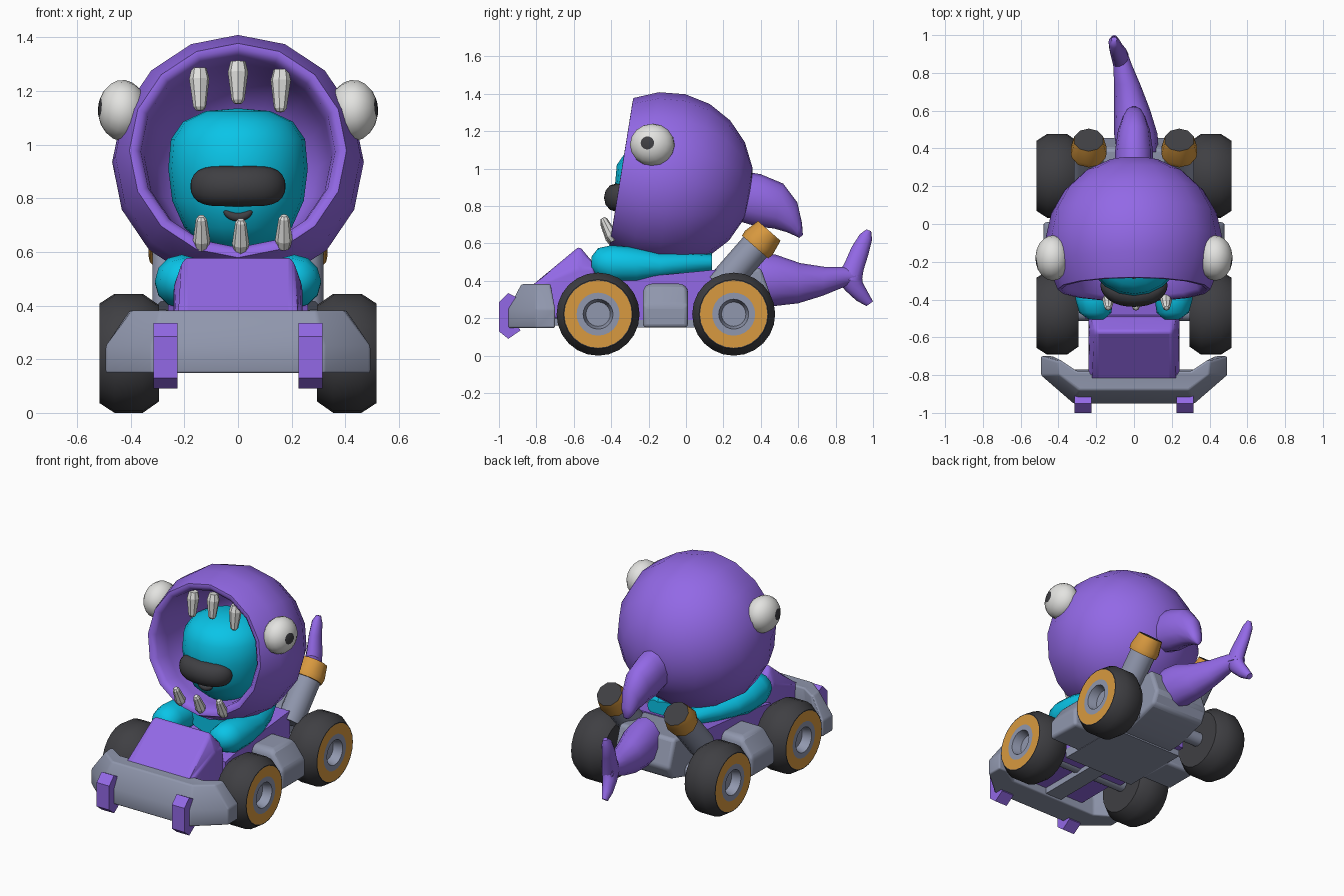
import bpy, bmesh, math
from mathutils import Matrix, Vector

cube = bpy.data.objects.get("Cube")
if cube:
    bpy.data.objects.remove(cube, do_unlink=True)


def material(name, rgb):
    m = bpy.data.materials.new(name)
    m.use_nodes = True
    m.diffuse_color = (*rgb, 1)
    m.node_tree.nodes["Principled BSDF"].inputs["Base Color"].default_value = (*rgb, 1)
    return m


PURPLE = material("purple", (0.29, 0.14, 0.79))
TEAL = material("teal", (0.003, 0.56, 0.81))
GREY = material("blue grey", (0.28, 0.31, 0.42))
ORANGE = material("orange tan", (0.69, 0.32, 0.05))
DARK = material("charcoal", (0.05, 0.05, 0.056))
WHITE = material("off white", (0.77, 0.77, 0.75))


def build(name, rings, mats, bands=None, angle=40, mirror=False, bevel=0):
    """Skin a list of equally long point rings and cap the ends."""
    bm = bmesh.new()
    rows = [[bm.verts.new(p) for p in ring] for ring in rings]
    n = len(rows[0])
    for k in range(len(rows) - 1):
        for i in range(n):
            j = (i + 1) % n
            f = bm.faces.new((rows[k][i], rows[k][j], rows[k + 1][j], rows[k + 1][i]))
            f.material_index = bands[k] if bands else 0
    for row in (rows[0], rows[-1]):
        if (row[0].co - row[n // 2].co).length > 1e-4:
            bm.faces.new(row)
    bmesh.ops.remove_doubles(bm, verts=bm.verts, dist=1e-5)
    bmesh.ops.recalc_face_normals(bm, faces=bm.faces)
    mesh = bpy.data.meshes.new(name)
    bm.to_mesh(mesh)
    bm.free()
    for m in mats:
        mesh.materials.append(m)
    mesh.polygons.foreach_set("use_smooth", [angle > 0] * len(mesh.polygons))
    if angle:
        mesh.set_sharp_from_angle(angle=math.radians(angle))
    obj = bpy.data.objects.new(name, mesh)
    bpy.context.scene.collection.objects.link(obj)
    if bevel:
        mod = obj.modifiers.new("Bevel", "BEVEL")
        mod.width, mod.segments = bevel, 3
        mod.limit_method, mod.angle_limit = "ANGLE", math.radians(30)
    if mirror:
        obj.modifiers.new("Mirror", "MIRROR")
    return obj


def frame(origin, x, y, z):
    m = Matrix.Identity(4)
    for i, c in enumerate((x, y, z, origin)):
        m.col[i].xyz = c
    return m


def aim(origin, direction):
    return Matrix.Translation(origin) @ Vector(direction).to_track_quat("Z", "Y").to_matrix().to_4x4()


def lathe(name, profile, matrix, mats, segs=16, **kw):
    """Spin (radius, height) points around the matrix's z axis."""
    turns = [math.pi / 2 + 2 * math.pi * i / segs for i in range(segs)]
    rings = [[matrix @ Vector((r * math.cos(a), r * math.sin(a), h)) for a in turns] for r, h in profile]
    return build(name, rings, mats, **kw)


def loft(name, sections, mat, segs=12, **kw):
    """Ellipses spanning two (y, z) points, with half width w centred on x."""
    rings = []
    for y1, z1, y2, z2, w, x in sections:
        a, b = Vector((x, y1, z1)), Vector((x, y2, z2))
        rings.append([(a + b) / 2 + (a - b) / 2 * math.cos(t) + Vector((w * math.sin(t), 0, 0))
                      for t in (2 * math.pi * i / segs for i in range(segs))])
    return build(name, rings, [mat], angle=60, **kw)


def prism(name, outline, slices, mat, angle=30, **kw):
    """Extrude a (y, z) outline through (x, highest z) slices."""
    return build(name, [[(x, y, min(z, top)) for y, z in outline] for x, top in slices], [mat], angle=angle, **kw)


def bent_capsule(name, half, r, origin, bend_y, bend_z, flat):
    """Capsule along x whose ends curve back and up."""
    rings = []
    for k in range(17):
        x = -half * math.cos(math.pi * k / 16)
        q = r * max(0, 1 - abs(x / half) ** 5) ** 0.5
        rings.append([Vector(origin) + Vector((x, flat * q * math.cos(t) + bend_y * x * x,
                                               q * math.sin(t) + bend_z * x * x))
                      for t in (math.pi * i / 6 for i in range(12))])
    return build(name, rings, [DARK], angle=60)


# Monster hood: a tilted sphere cut open at the mouth, with a thick rounded lip
hood = frame((0, -0.11, 0.94), (1, 0, 0), (0, 0.159, 0.987), (0, 0.987, -0.159))
shell = [(0.47 * math.sin(a), 0.47 * math.cos(a)) for a in (math.radians(120.6) * k / 7 for k in range(8))]
cavity = [(0.385, -0.24), (0.362, -0.215), (0.35, -0.12), (0.34, 0), (0.3, 0.15), (0.2, 0.26), (0, 0.31)]
lathe("monster_hood", shell + cavity, hood, [PURPLE], 16, angle=65)

# Bulging eyes with the pole cap as pupil
eye = Matrix.Translation((0.43, -0.18, 1.127)) @ Matrix.Diagonal((0.092, 0.12, 0.114, 1)) @ aim((0, 0, 0), (1, -0.24, 0.1))
arc = [math.pi * k / 10 for k in range(11)]
lathe("eye", [(math.sin(a), math.cos(a)) for a in arc], eye, [WHITE, DARK], 16,
      bands=[1] + [0] * 9, angle=60, mirror=True)

# Teeth along the upper and lower lip
tooth = [(0, 0), (0.028, 0), (0.038, 0.04), (0.024, 0.145), (0.014, 0.158), (0, 0.16)]
for i, x in enumerate((-0.145, 0, 0.16)):
    drop = 0.6 * x * x
    lathe(f"upper_tooth_{i + 1}", tooth, aim((x, -0.25, 1.31 - 2 * drop), (-0.1 * x, -0.1, -1)), [WHITE], 8, angle=0)
    lathe(f"lower_tooth_{i + 1}", tooth, aim((x + 0.01, -0.385, 0.6 + drop), (0.1 * x, -0.5, 1)) @ Matrix.Scale(0.85, 4),
          [WHITE], 8, angle=0)

# Fin on the back of the hood
loft("back_fin", [(0.28, 0.99, 0.28, 0.72, 0.10, 0), (0.40, 0.97, 0.38, 0.69, 0.10, 0),
                  (0.52, 0.92, 0.47, 0.68, 0.085, 0), (0.595, 0.82, 0.54, 0.66, 0.06, 0),
                  (0.62, 0.71, 0.585, 0.64, 0.04, 0), (0.625, 0.645, 0.605, 0.63, 0.015, 0)], PURPLE)

# Driver: head, visor, smile, torso and arms
lathe("driver_head", [(0, 0.58), (0.12, 0.62), (0.2, 0.69), (0.245, 0.79), (0.26, 0.91), (0.25, 1.02),
                      (0.205, 1.085), (0.12, 1.125), (0, 1.135)], Matrix.Translation((0, -0.12, 0)), [TEAL], 20, angle=60)
bent_capsule("visor", 0.178, 0.075, (0, -0.375, 0.845), 1.6, 0, 0.85)
bent_capsule("smile", 0.055, 0.016, (0, -0.34, 0.73), 2, 7, 0.8)
loft("torso", [(-0.3, 0.56, -0.3, 0.42, 0.14, 0), (-0.15, 0.58, -0.15, 0.4, 0.2, 0),
               (0.02, 0.58, 0.02, 0.42, 0.2, 0), (0.14, 0.55, 0.14, 0.43, 0.16, 0)], TEAL, 16)
loft("arm", [(-0.505, 0.53, -0.505, 0.46, 0.04, 0.2), (-0.47, 0.575, -0.47, 0.42, 0.085, 0.205),
             (-0.40, 0.59, -0.40, 0.39, 0.1, 0.21), (-0.28, 0.58, -0.26, 0.39, 0.1, 0.21),
             (-0.14, 0.55, -0.14, 0.41, 0.09, 0.2), (0.0, 0.55, 0.0, 0.43, 0.08, 0.17),
             (0.14, 0.54, 0.14, 0.45, 0.05, 0.13)], TEAL, mirror=True)

# Cart body: bonnet, cockpit sides, rear block and floor
bonnet = [(-0.83, 0.2), (-0.83, 0.37), (-0.57, 0.585), (-0.49, 0.49), (-0.47, 0.2)]
prism("bonnet", bonnet, [(-0.24, 0.47), (-0.205, 0.585), (0.205, 0.585), (0.24, 0.47)], PURPLE, angle=50, bevel=0.02)
cockpit = [(-0.5, 0.19), (0.16, 0.19), (0.16, 0.46), (-0.3, 0.415), (-0.5, 0.38)]
prism("cockpit", cockpit, [(-0.26, 1), (0.26, 1)], PURPLE)
rear = [(0.1, 0.16), (0.1, 0.45), (0.4, 0.47), (0.46, 0.3), (0.42, 0.22), (0.2, 0.16)]
prism("rear_block", rear, [(-0.2, 1), (0.2, 1)], GREY, bevel=0.02)
floor = [(-0.34, 0.15), (0.12, 0.15), (0.12, 0.21), (-0.34, 0.21)]
prism("floor", floor, [(-0.26, 1), (0.26, 1)], GREY)
beam = [(-0.85, 0.16), (-0.3, 0.16), (-0.3, 0.22), (-0.85, 0.22)]
prism("front_beam", beam, [(-0.06, 1), (0.06, 1)], GREY)
pod = [(-0.23, 0.15), (0.01, 0.15), (0.01, 0.36), (-0.02, 0.385), (-0.2, 0.385), (-0.23, 0.36)]
prism("side_pod", pod, [(0.25, 1), (0.4, 1), (0.48, 0.27)], GREY, bevel=0.02, mirror=True)


# Front bumper: wrapped around the nose and chamfered on top
def bumper_ring(half, z):
    return [(x, y, z) for x, y in half] + [(-x, y, z) for x, y in reversed(half)]


low = [(0.32, -0.95), (0.493, -0.80), (0.493, -0.70), (0.43, -0.70), (0.32, -0.77)]
top = [(0.29, -0.88), (0.395, -0.80), (0.405, -0.73), (0.39, -0.72), (0.30, -0.78)]
build("front_bumper", [bumper_ring(low, 0.148), bumper_ring(low, 0.25), bumper_ring(top, 0.382)], [GREY],
      angle=60, bevel=0.01)
claw = [(-1, 0.285), (-0.95, 0.335), (-0.885, 0.3), (-0.93, 0.21), (-0.885, 0.135), (-0.95, 0.09), (-1, 0.13)]
prism("bumper_claw", claw, [(0.225, 1), (0.315, 1)], PURPLE, angle=0, mirror=True)

# Wheels and axles
wheel = [(0, 0.30), (0.18, 0.295), (0.222, 0.355), (0.222, 0.46), (0.185, 0.517), (0.18, 0.517),
         (0.115, 0.517), (0.08, 0.517), (0.065, 0.46), (0, 0.46)]
for label, y in (("front", -0.47), ("rear", 0.255)):
    axis = frame((0, y, 0.222), (0, 1, 0), (0, 0, 1), (1, 0, 0))
    lathe(label + "_wheel", wheel, axis, [DARK, ORANGE, GREY], 24,
          bands=[0, 0, 0, 0, 0, 1, 2, 2, 2], angle=50, mirror=True)
    lathe(label + "_axle", [(0, -0.31), (0.045, -0.31), (0.045, 0.31), (0, 0.31)], axis, [GREY], 10)

# Twin exhausts leaning backwards, closed by dark caps
lathe("exhaust", [(0, 0), (0.083, 0), (0.083, 0.28), (0.093, 0.28), (0.098, 0.31), (0.08, 0.395), (0, 0.395)],
      aim((0.24, 0.185, 0.37), (0, 0.07, 0.08)), [GREY, ORANGE, DARK], 10,
      bands=[0, 0, 1, 1, 1, 2], angle=50, mirror=True)

# Fish tail with two upright flukes, swinging to one side
loft("tail", [(0.38, 0.55, 0.38, 0.26, 0.11, 0.02), (0.48, 0.54, 0.47, 0.265, 0.115, 0.01),
              (0.61, 0.495, 0.6, 0.28, 0.095, -0.01), (0.74, 0.475, 0.73, 0.32, 0.07, -0.035),
              (0.84, 0.475, 0.84, 0.365, 0.05, -0.06), (0.92, 0.46, 0.92, 0.39, 0.04, -0.08)], PURPLE)
loft("upper_fluke", [(0.80, 0.41, 0.94, 0.40, 0.045, -0.07), (0.85, 0.50, 0.95, 0.46, 0.045, -0.08),
                     (0.885, 0.58, 0.975, 0.54, 0.036, -0.095), (0.93, 0.65, 0.995, 0.62, 0.03, -0.105),
                     (0.965, 0.675, 0.99, 0.665, 0.015, -0.105)], PURPLE)
loft("lower_fluke", [(0.80, 0.42, 0.94, 0.43, 0.045, -0.07), (0.85, 0.35, 0.945, 0.39, 0.042, -0.08),
                     (0.91, 0.295, 0.975, 0.335, 0.032, -0.095), (0.965, 0.265, 1.0, 0.29, 0.018, -0.105)], PURPLE)
